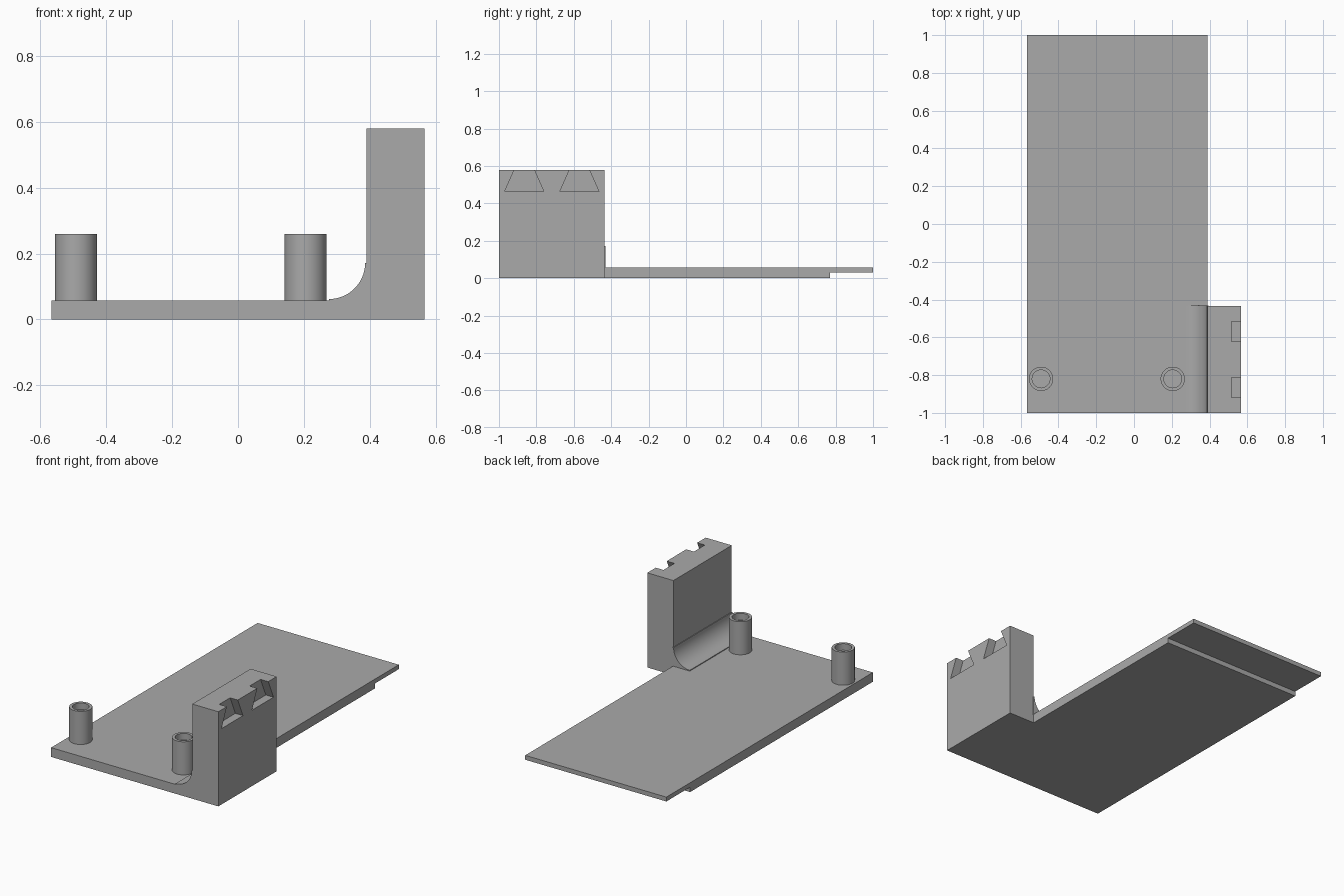
import bpy, bmesh, math
from mathutils import Vector

cube = bpy.data.objects.get("Cube")
if cube:
    bpy.data.objects.remove(cube, do_unlink=True)

grey = bpy.data.materials.new("plain grey")
grey.use_nodes = True
colour = (0.4, 0.4, 0.4, 1)
grey.diffuse_color = colour
grey.node_tree.nodes["Principled BSDF"].inputs["Base Color"].default_value = colour


def finish(name, bm, smooth=False):
    bmesh.ops.recalc_face_normals(bm, faces=bm.faces)
    mesh = bpy.data.meshes.new(name)
    bm.to_mesh(mesh)
    bm.free()
    mesh.materials.append(grey)
    obj = bpy.data.objects.new(name, mesh)
    bpy.context.collection.objects.link(obj)
    if smooth:
        bpy.ops.object.select_all(action="DESELECT")
        obj.select_set(True)
        bpy.context.view_layer.objects.active = obj
        bpy.ops.object.shade_smooth_by_angle(angle=math.radians(35))
    return obj


def extrude(name, points, axis, start, end, smooth=False):
    """Extrude a (x, z) profile along y, or a (y, z) profile along x."""
    bm = bmesh.new()
    place = (lambda a, b: (a, start, b)) if axis == "y" else (lambda a, b: (start, a, b))
    face = bm.faces.new([bm.verts.new(place(a, b)) for a, b in points])
    moved = bmesh.ops.extrude_face_region(bm, geom=[face])["geom"]
    offset = Vector((0, end - start, 0)) if axis == "y" else Vector((end - start, 0, 0))
    bmesh.ops.translate(bm, vec=offset,
                        verts=[v for v in moved if isinstance(v, bmesh.types.BMVert)])
    return finish(name, bm, smooth)


# Base plate with a thinner lip at the back
extrude("base_plate",
        [(-1, 0), (0.77, 0), (0.77, 0.03), (1, 0.03), (1, 0.057), (-1, 0.057)],
        "x", -0.567, 0.39)

# Upright wall: full-length inner slab, and outer slab with two dovetail slots
top, floor = 0.58, 0.465
outline = [(-1, 0), (-0.435, 0), (-0.435, top)]
for middle in (-0.57, -0.865):
    outline += [(middle + 0.053, top), (middle + 0.104, floor),
                (middle - 0.104, floor), (middle - 0.053, top)]
outline.append((-1, top))
extrude("wall_inner_slab", [(-1, 0), (-0.435, 0), (-0.435, top), (-1, top)],
        "x", 0.39, 0.515)
extrude("wall_slotted_face", outline, "x", 0.515, 0.567)

# Concave fillet between plate and wall
radius, cx, cz = 0.11, 0.276, 0.172
arc = [(cx + radius * math.sin(t), cz - radius * math.cos(t))
       for t in (math.pi / 2 * i / 24 for i in range(25))]
extrude("corner_fillet",
        [(cx, 0.05)] + arc + [(0.395, cz), (0.395, 0.05)], "y", -1, -0.431, True)


# Hollow posts, turned from one profile
def post(name, x, y):
    bm = bmesh.new()
    profile = [(0.064, 0.05), (0.064, 0.26), (0.047, 0.26), (0.047, 0.22), (0, 0.22)]
    verts = [bm.verts.new((r, 0, z)) for r, z in profile]
    edges = [bm.edges.new(pair) for pair in zip(verts, verts[1:])]
    bmesh.ops.spin(bm, geom=verts + edges, cent=(0, 0, 0), axis=(0, 0, 1),
                   angle=math.tau, steps=48, use_duplicate=False)
    bmesh.ops.remove_doubles(bm, verts=bm.verts, dist=0.0001)
    bmesh.ops.holes_fill(bm, edges=[e for e in bm.edges if e.is_boundary], sides=0)
    bmesh.ops.translate(bm, vec=(x, y, 0), verts=bm.verts)
    finish(name, bm, True)


post("right_post", -0.492, -0.82)
post("left_post", 0.205, -0.82)
